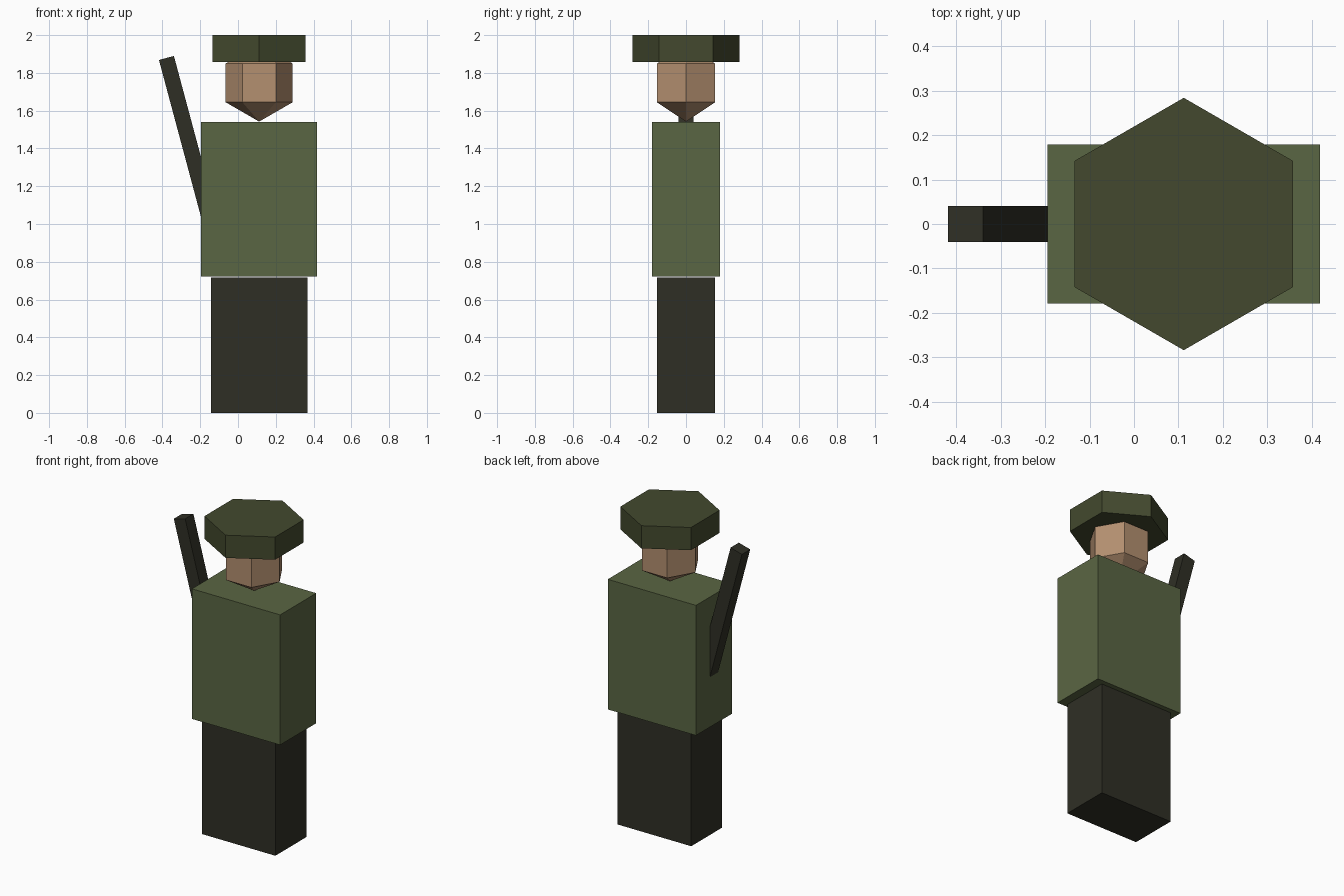
import bpy
from math import radians, sin, cos, pi

cube = bpy.data.objects.get("Cube")
if cube:
    bpy.data.objects.remove(cube, do_unlink=True)

U = 1.024      # overall scale unit
CX = 0.112     # body axis


def material(name, rgb):
    """Flat material from 8-bit display values, converted to linear."""
    lin = [((c / 255 + 0.055) / 1.055) ** 2.4 for c in rgb] + [1.0]
    mat = bpy.data.materials.new(name)
    mat.use_nodes = True
    mat.diffuse_color = lin
    bsdf = mat.node_tree.nodes["Principled BSDF"]
    bsdf.inputs["Base Color"].default_value = lin
    bsdf.inputs["Roughness"].default_value = 0.9
    return mat


def finish(name, mat):
    obj = bpy.context.object
    obj.name = name
    obj.data.materials.append(mat)
    return obj


def box(name, mat, loc, size, tilt=0):
    bpy.ops.mesh.primitive_cube_add(size=1, location=loc, rotation=(0, tilt, 0))
    obj = finish(name, mat)
    obj.scale = size
    return obj


olive = material("olive jacket", (90, 102, 67))
dark_olive = material("dark olive cap", (67, 73, 46))
charcoal = material("charcoal", (47, 47, 37))
skin = material("skin", (180, 144, 112))

# Body blocks
box("legs", charcoal, (CX, 0, 0.35 * U), (0.5 * U, 0.3 * U, 0.7 * U))
box("torso", olive, (CX, 0, 1.104 * U), (0.6 * U, 0.35 * U, 0.8 * U))

# Slanted rifle, its lower end inside the torso
box("rifle", charcoal, (CX - 0.35 * U, 0, 1.352 * U),
    (0.08 * U, 0.08 * U, U), tilt=radians(-15))

# Six-sided head: two rings between pointed poles
bpy.ops.mesh.primitive_uv_sphere_add(segments=6, ring_count=3, radius=0.2 * U,
                                     location=(CX, 0, 1.747))
head = finish("head", skin)
# Align a corner of the head with the x axis
for v in head.data.vertices:
    if abs(v.co.x) + abs(v.co.y) > 0.01:
        corner = v.co.copy()
        break
on_axis = any(abs(v.co.y) < 0.001 and v.co.x > 0.01 for v in head.data.vertices)
head.rotation_euler.z = 0 if on_axis else radians(30)

# Hexagonal cap with corners at front and back
r, low, high = 0.284, 1.857, 2.0
ring = [(r * sin(i * pi / 3), r * cos(i * pi / 3)) for i in range(6)]
verts = [(x, y, z) for z in (low, high) for x, y in ring]
faces = [tuple(range(6)), tuple(range(11, 5, -1))]
faces += [(i, i + 6, (i + 1) % 6 + 6, (i + 1) % 6) for i in range(6)]
mesh = bpy.data.meshes.new("cap")
mesh.from_pydata(verts, [], faces)
mesh.materials.append(dark_olive)
cap = bpy.data.objects.new("cap", mesh)
cap.location.x = CX
bpy.context.collection.objects.link(cap)
